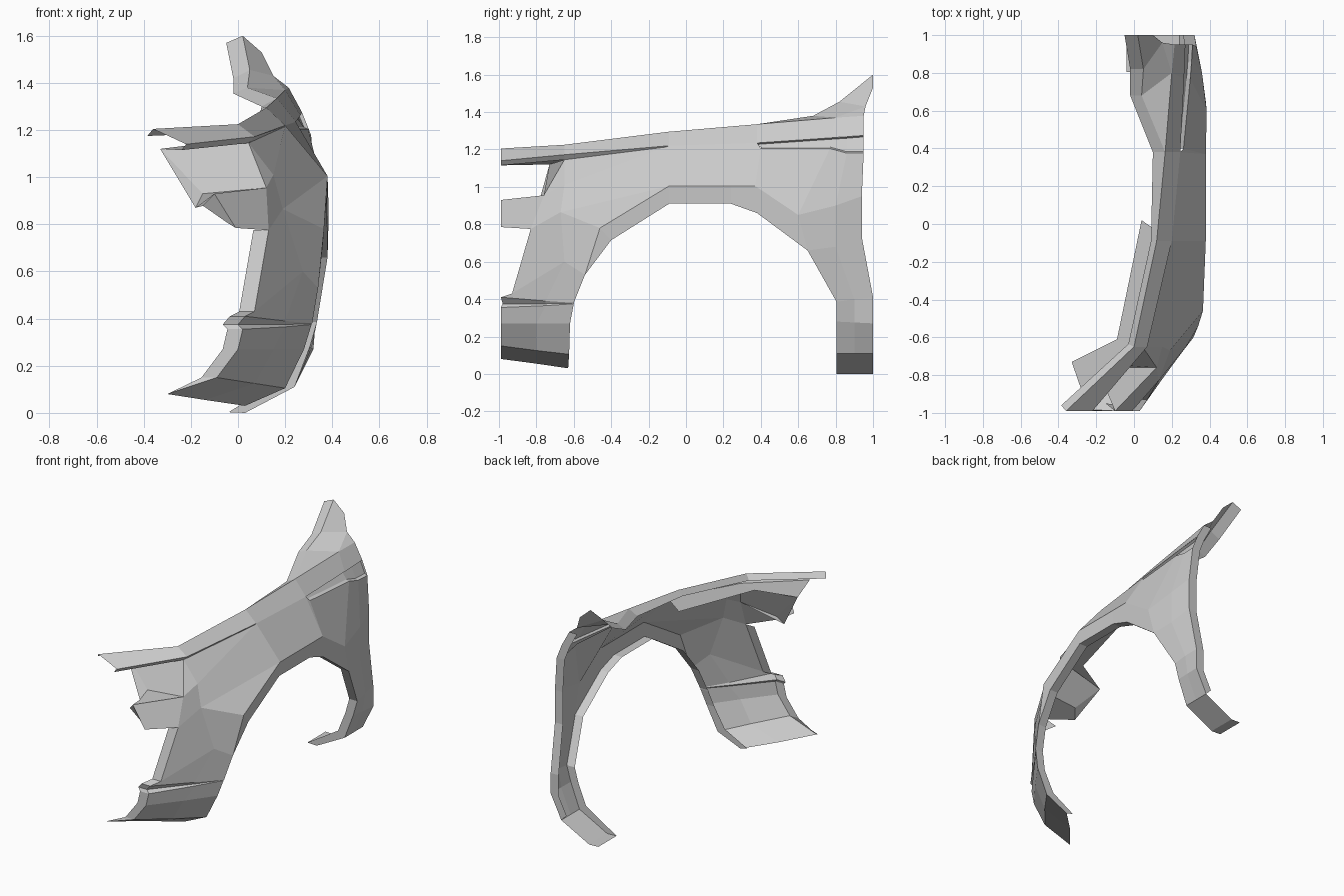
import bpy, bmesh
from mathutils import Vector

if "Cube" in bpy.data.objects:
    bpy.data.objects.remove(bpy.data.objects["Cube"])


def loft(name, *rows):
    """Skin a low-poly sheet across rows of equally many points."""
    bm = bmesh.new()
    grid = [[bm.verts.new(p) for p in row] for row in rows]
    for a, b in zip(grid, grid[1:]):
        for i in range(len(a) - 1):
            bm.faces.new((a[i], a[i + 1], b[i + 1], b[i]))
    bmesh.ops.remove_doubles(bm, verts=bm.verts, dist=0.0005)
    bmesh.ops.recalc_face_normals(bm, faces=bm.faces)
    if sum(f.normal.x * f.calc_area() for f in bm.faces) < 0:
        bmesh.ops.reverse_faces(bm, faces=bm.faces)
    mesh = bpy.data.meshes.new(name)
    bm.to_mesh(mesh)
    bm.free()
    obj = bpy.data.objects.new(name, mesh)
    bpy.context.collection.objects.link(obj)
    return obj


def shifted(path, offset):
    return [Vector(p) + Vector(offset) for p in path]


def flange(name, path, offset):
    """Folded edge return along a path."""
    return loft(name, path, shifted(path, offset))


# Top shoulder strip running beside the bonnet
top = [(-.36, -.99, 1.205), (0, -.65, 1.225), (.12, -.09, 1.295),
       (.165, .38, 1.335), (.2, .8, 1.37), (.215, .95, 1.38)]
shoulder = [(-.22, -.99, 1.14), (.07, -.65, 1.172), (.2, -.09, 1.22),
            (.245, .38, 1.235), (.265, .77, 1.262), (.272, .95, 1.275)]
loft("shoulder_strip", top, shoulder)
loft("bonnet_flange", top[:4],
     [(-.385, -.96, 1.175), (-.03, -.635, 1.19), (.09, -.09, 1.26), (.1, .38, 1.3)])

# Ledge under the shoulder, above the lamp recess
ledge = [(-.33, -.73, 1.12), (-.09, -.61, 1.15), (.04, .02, 1.21)]
under = [(-.24, -.99, 1.115), (.045, -.65, 1.145), (.2, -.09, 1.215)]
loft("shoulder_lower_lip", shoulder[:3], under, ledge)

# Lamp recess: back wall, side wall and floor
crease = [(-.1, -.99, .93), (.12, -.76, .955), (.15, -.65, 1.01), (.2, -.09, 1.22)]
wall_foot = (-.15, -.76, .93)
pocket = (-.18, -.8, .87)
loft("lamp_back_wall", [ledge[0], under[1]], [wall_foot, crease[1]])
loft("lamp_back_wall_side", [ledge[0], ledge[0]], [wall_foot, pocket])
loft("lamp_side_wall", [under[1], under[1], under[2]], crease[1:])
loft("lamp_floor", [pocket, wall_foot], [crease[0], crease[1]])

# Rear trim groove
groove_top = [shoulder[3], shoulder[4], (.268, .86, 1.268), shoulder[5]]
groove_low = [(.262, .4, 1.205), (.298, .77, 1.205), (.305, .86, 1.18), (.31, .95, 1.18)]
loft("trim_groove", groove_top, shifted(groove_top, (-.015, 0, -.008)),
     shifted(groove_low, (-.02, 0, .008)), groove_low)

# Front quarter: nose strip and lower panel with its narrow groove
nose_low = [(-.01, -.99, .785), (.13, -.83, .775), (.19, -.67, .865), (.38, -.09, 1.005)]
loft("nose_panel", crease, nose_low)
loft("nose_edge_flange", [crease[0], nose_low[0]], [(-.15, -.95, .88), (-.05, -.96, .81)])
lower = [
    [nose_low[1], nose_low[2], (.365, -.46, .78)],
    [(.07, -.93, .43), (.275, -.65, .6), (.34, -.54, .53)],
    [(.03, -.99, .41), (.2, -.75, .39), (.315, -.6, .38)],
    [(0, -.98, .375), (.19, -.75, .375), (.312, -.6, .378)],
    [(.02, -.99, .355), (.2, -.75, .365), (.312, -.6, .375)],
    [(0, -.99, .27), (.15, -.8, .27), (.28, -.62, .27)],
    [(-.09, -.99, .15), (.07, -.8, .125), (.2, -.625, .105)],
    [(-.3, -.99, .08), (-.14, -.8, .055), (.03, -.63, .03)]]
loft("front_lower_panel", *lower)
front_edge = [r[0] for r in lower]
loft("front_edge_flange", front_edge,
     shifted(front_edge[:7], (-.065, 0, 0)) + [(-.29, -.98, .085)])

# Wheel arch band
arch = [(.365, -.46, .78), (.38, -.09, 1.005), (.38, .24, 1.005),
        (.38, .37, 1.005), (.385, .6, .85)]
lip = [(.36, -.4, .715), (.375, -.09, .91), (.375, .24, .91),
       (.378, .38, .86), (.38, .65, .66)]
loft("arch_band", arch, lip)
loft("arch_front_fill", [nose_low[2], nose_low[3]], [arch[0], arch[1]])
loft("arch_front_corner", [arch[0], lip[0]], [lower[1][2], lip[0]])

# Main side above the arch
loft("side_panel", [shoulder[2], shoulder[3], groove_low[0], groove_low[1]],
     [arch[1], arch[3], arch[3], arch[4]])

# Rear quarter and leg
rear = [
    [arch[4], (.36, .8, .9), (.33, .94, .95)],
    [lip[4], (.36, .8, .68), (.33, .94, .73)],
    [(.335, .805, .385), (.33, .9, .4), (.32, 1, .41)],
    [(.305, .805, .28), (.312, .9, .275), (.32, 1, .27)],
    [(.24, .805, .11), (.24, .9, .11), (.24, 1, .11)],
    [(.03, .805, 0), (.03, .9, 0), (.03, 1, 0)],
    [(-.04, .805, .003), (-.04, .9, .003), (-.04, 1, .003)]]
loft("rear_leg", groove_low[1:], *rear)
rear_edge = [top[5], shoulder[5], groove_low[3]] + [r[2] for r in rear[:4]]
loft("rear_edge_flange", rear_edge + [rear[4][2]],
     shifted(rear_edge, (-.06, 0, 0)) + [(.2, 1, .15)])

# Inward return of the wheel opening, narrowing onto the leg's foot
opening = [r[2] for r in lower[:0:-1]] + lip + [r[0] for r in rear[2:6]]
inner = ([(-.02, -.63, .045), (.145, -.625, .135)] + shifted(opening[2:-2], (-.06, 0, 0))
         + [(.19, .805, .145), (-.04, .805, .003)])
loft("arch_lip", opening, inner)

# Windscreen pillar corner
pillar_edge = [top[3], (.04, .68, 1.38), (.05, .82, 1.455), (.02, 1, 1.6)]
pillar_out = [top[3], top[4], (.15, .96, 1.43), (.1, 1, 1.53)]
pillar_in = [(.1, .38, 1.3), (-.02, .68, 1.355), (-.02, .82, 1.42), (-.05, 1, 1.57)]
loft("pillar_corner", pillar_in, pillar_edge, pillar_out)
loft("pillar_foot", [top[4], top[5]], [pillar_out[2], pillar_out[2]])
